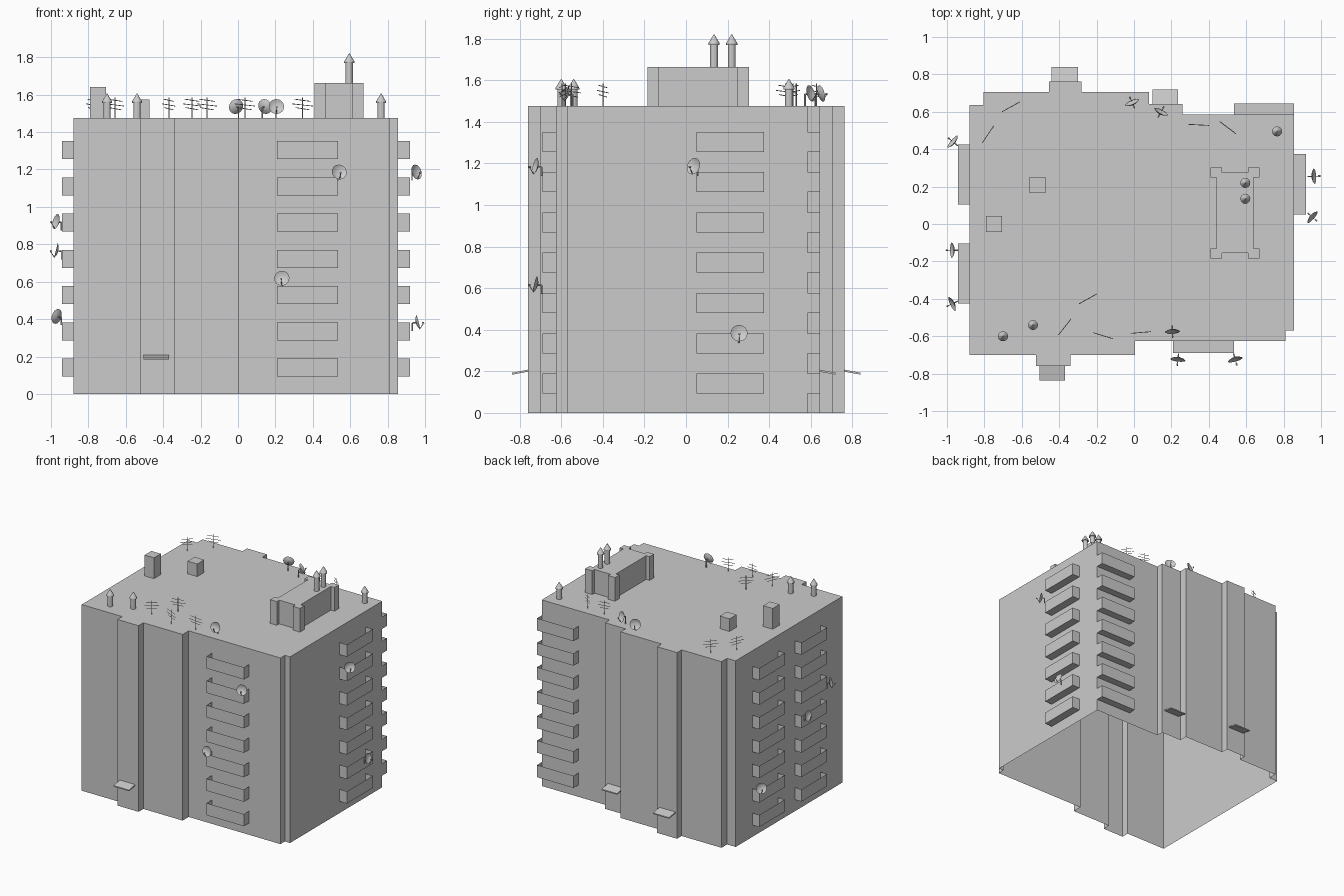
import bpy, bmesh, math
from mathutils import Vector, Matrix

if "Cube" in bpy.data.objects:
    bpy.data.objects.remove(bpy.data.objects["Cube"])

ROOF = 1.475
HOUSE = 1.663


def finish(bm, name, smooth=False):
    bmesh.ops.recalc_face_normals(bm, faces=bm.faces)
    me = bpy.data.meshes.new(name)
    bm.to_mesh(me)
    bm.free()
    ob = bpy.data.objects.new(name, me)
    bpy.context.collection.objects.link(ob)
    if smooth:
        bpy.ops.object.select_all(action='DESELECT')
        bpy.context.view_layer.objects.active = ob
        ob.select_set(True)
        bpy.ops.object.shade_smooth_by_angle(angle=math.radians(35))
    return ob


def prism(name, outline, z0, z1):
    """Upright walls and a lid on an outline, open underneath."""
    bm = bmesh.new()
    lo = [bm.verts.new((x, y, z0)) for x, y in outline]
    hi = [bm.verts.new((x, y, z1)) for x, y in outline]
    n = len(outline)
    for i in range(n):
        j = (i + 1) % n
        bm.faces.new((lo[i], lo[j], hi[j], hi[i]))
    bm.faces.new(hi)
    return finish(bm, name)


def box(name, x0, x1, y0, y1, z0, z1):
    return prism(name, [(x0, y0), (x1, y0), (x1, y1), (x0, y1)], z0, z1)


def rod(bm, a, b, r, r2=None, sides=6):
    a, b = Vector(a), Vector(b)
    d = b - a
    m = Matrix.Translation((a + b) / 2) @ d.to_track_quat('Z', 'Y').to_matrix().to_4x4()
    bmesh.ops.create_cone(bm, cap_ends=True, segments=sides, radius1=r,
                          radius2=r if r2 is None else r2, depth=d.length, matrix=m)


# Main block: stepped plan, open at the bottom
prism("building", [
    (-.88, -.70), (-.525, -.70), (-.525, -.76), (-.34, -.76), (-.34, -.70),
    (.005, -.70), (.005, -.625), (.81, -.625), (.81, -.57), (.855, -.57),
    (.855, .585), (.26, .585), (.26, .642), (.08, .642), (.08, .705),
    (-.28, .705), (-.28, .762), (-.455, .762), (-.455, .705), (-.805, .705),
    (-.805, .635), (-.88, .635)], 0, ROOF)


# Balconies: open-topped trays, one column of seven per wall bay
def balcony_column(name, x0, x1, y0, y1, out):
    bm = bmesh.new()
    for i in range(7):
        z0 = .093 + i * .1938
        geo = bmesh.ops.create_cube(bm, size=1, matrix=Matrix.Translation(
            ((x0 + x1) / 2, (y0 + y1) / 2, z0 + .048)) @ Matrix.Diagonal((x1 - x0, y1 - y0, .096, 1)))
        faces = {f for v in geo['verts'] for f in v.link_faces}
        for f in faces:
            f.normal_update()
        drop = [f for f in faces if f.normal.z > .9 or f.normal.dot(Vector(out)) < -.9]
        bmesh.ops.delete(bm, geom=drop, context='FACES')
    finish(bm, name)


balcony_column("front_balconies", .208, .535, -.69, -.625, (0, -1, 0))
balcony_column("back_balconies", .535, .855, .585, .645, (0, 1, 0))
balcony_column("right_balconies", .855, .92, .05, .375, (1, 0, 0))
balcony_column("left_balconies_rear", -.94, -.88, .105, .425, (-1, 0, 0))
balcony_column("left_balconies_front", -.94, -.88, -.425, -.105, (-1, 0, 0))

# Sloping entrance canopies
for x0, x1, yw, yo in ((-.505, -.37, -.76, -.836), (-.44, -.30, .762, .84), (.10, .235, .642, .72)):
    bm = bmesh.new()
    vs = [bm.verts.new((x, y, z)) for x in (x0, x1)
          for y, z in ((yw, .198), (yw, .208), (yo, .193), (yo, .184))]
    bmesh.ops.convex_hull(bm, input=vs)
    finish(bm, "canopy")

# Stair house with corner piers
hx, xs, xe = (.44, .64), (.41, .47), (.61, .67)
prism("stair_house", [
    (.41, -.185), (.47, -.185), (.47, -.155), (.61, -.155), (.61, -.185), (.672, -.185),
    (.672, -.13), (.64, -.13), (.64, .248), (.672, .248), (.672, .303), (.61, .303),
    (.61, .275), (.47, .275), (.47, .303), (.41, .303), (.41, .248), (.44, .248),
    (.44, -.13), (.41, -.13)], ROOF, HOUSE)

# Plain roof shafts
box("tall_shaft", -.79, -.707, -.042, .043, ROOF, 1.64)
box("short_shaft", -.558, -.473, .165, .252, ROOF, 1.575)

# Vent pipes with conical caps
for x, y, top in ((.765, .495, 1.605), (-.70, -.60, 1.605), (-.54, -.54, 1.605),
                  (.595, .22, 1.82), (.595, .135, 1.82)):
    base = HOUSE if top > 1.7 else ROOF
    bm = bmesh.new()
    rod(bm, (x, y, base), (x, y, top - .05), .019, sides=12)
    rod(bm, (x, y, top - .05), (x, y, top - .042), .027, sides=12)
    rod(bm, (x, y, top - .042), (x, y, top), .027, .002, sides=12)
    finish(bm, "vent_pipe")

# Roof aerials: thin mast with bars in one vertical plane
AERIALS = ((-.78, .48, 56), (-.657, .627, 29), (-.37, -.55, 52), (-.246, -.40, 29),
           (-.166, -.597, -17), (.037, -.58, 5), (.345, .53, -3), (.502, .515, -37))
for x, y, ang in AERIALS:
    d = Vector((math.cos(math.radians(ang)), math.sin(math.radians(ang)), 0)) * .055
    bm = bmesh.new()
    rod(bm, (x, y, ROOF), (x, y, 1.585), .0028, sides=4)
    for h, k in ((1.57, .8), (1.545, 1), (1.525, .7)):
        c = Vector((x, y, h))
        t = Vector((0, 0, .006))
        rod(bm, c - d * k + t, c + d * k - t, .002, sides=4)
    finish(bm, "aerial")


# Satellite dishes: shallow bowl, feed arm and mount, tilted slightly up
def dish(x, y, z, nx, ny, on_roof=False):
    flat = Vector((nx, ny, 0)).normalized()
    face = (flat + Vector((0, 0, .25))).normalized()
    side = Vector((0, 0, 1)).cross(face).normalized()
    up = face.cross(side)
    c = Vector((x, y, z)) - face * .008
    bm = bmesh.new()
    n, rings = 16, []
    for r, h in ((.014, .0015), (.029, .007), (.041, .014)):
        rings.append([bm.verts.new(c + face * h + (side * math.cos(a) + up * math.sin(a)) * r)
                      for a in (math.tau * i / n for i in range(n))])
    bm.faces.new(rings[0])
    for p, q in zip(rings, rings[1:]):
        for i in range(n):
            j = (i + 1) % n
            bm.faces.new((p[i], p[j], q[j], q[i]))
    feed = c + face * .042 - up * .01
    rod(bm, c - up * .038 + face * .012, feed, .002)
    rod(bm, feed + face * .002, feed - face * .008, .005)
    back = c - flat * .018
    rod(bm, c, back, .004)
    rod(bm, back, (back.x, back.y, ROOF if on_roof else z - .045), .004)
    finish(bm, "satellite_dish", True)


for spec in ((.54, -.72, 1.185, .27, -.96), (.235, -.72, .617, -.12, -1),
             (.958, .255, .382, 1, .05), (.95, .04, 1.185, .75, -.66),
             (-.965, .437, .413, -.77, .64), (-.968, -.14, .765, -1, 0),
             (-.968, -.425, .92, -.9, -.43)):
    dish(*spec)
for spec in ((-.008, .645, 1.535, -.4, .92), (.142, .595, 1.535, .47, .88),
             (.205, -.57, 1.535, .05, -1)):
    dish(*spec, on_roof=True)
